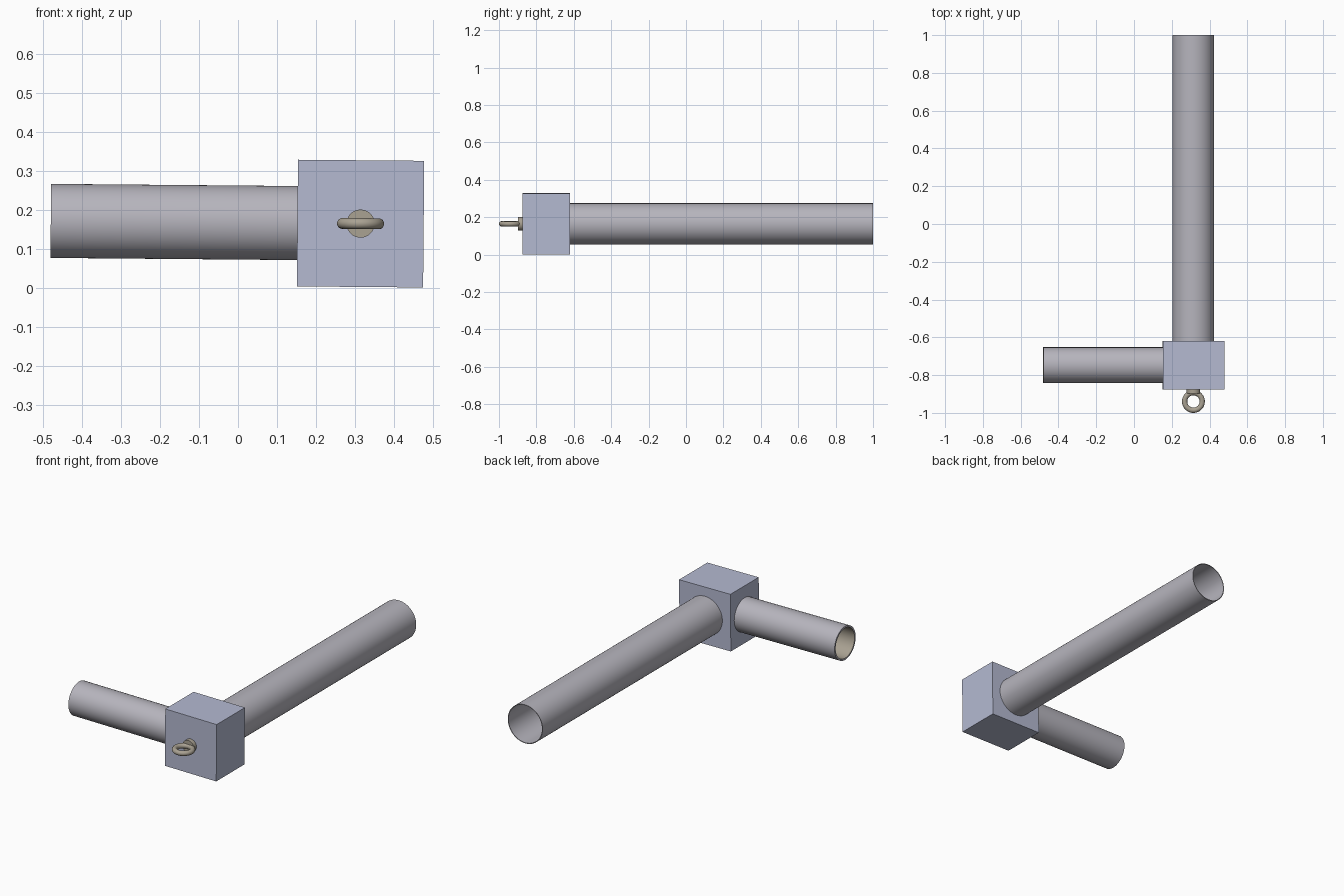
import bpy, bmesh, math
from mathutils import Matrix, Vector

if "Cube" in bpy.data.objects:
    bpy.data.objects.remove(bpy.data.objects["Cube"])

TILT = math.radians(0.5)
CX, CY, CZ = 0.3145, -0.7475, 0.165   # centre of the block


def material(name, rgb):
    m = bpy.data.materials.new(name)
    m.diffuse_color = (*rgb, 1)
    m.use_nodes = True
    m.node_tree.nodes["Principled BSDF"].inputs["Base Color"].default_value = m.diffuse_color
    return m


BLUE = material("painted_block", (0.46, 0.49, 0.64))
STEEL = material("steel", (0.47, 0.46, 0.51))
BRASS = material("dull_brass", (0.40, 0.36, 0.29))


def finish(name, bm, mats, smooth=True):
    bmesh.ops.recalc_face_normals(bm, faces=bm.faces)
    me = bpy.data.meshes.new(name)
    bm.to_mesh(me)
    bm.free()
    for m in mats:
        me.materials.append(m)
    ob = bpy.data.objects.new(name, me)
    bpy.context.collection.objects.link(ob)
    # the whole assembly leans slightly about the y axis through the block
    ob.matrix_world = Matrix.Translation((CX, CY, CZ)) @ Matrix.Rotation(TILT, 4, 'Y')
    if smooth:
        bpy.ops.object.select_all(action='DESELECT')
        ob.select_set(True)
        bpy.context.view_layer.objects.active = ob
        bpy.ops.object.shade_smooth_by_angle(angle=math.radians(35))
    return ob


def lathe(name, profile, axis, mats, inner=None, closed=True, seg=64):
    """Spin (radius, distance) points around an axis through the block centre."""
    d = Vector(axis)
    rot = Vector((0, 0, 1)).rotation_difference(d).to_matrix()
    bm = bmesh.new()
    rings = []
    for r, h in profile:
        rings.append([bm.verts.new(rot @ Vector((r * math.cos(a), r * math.sin(a), h)))
                      for a in (2 * math.pi * i / seg for i in range(seg))])
    n = len(rings)
    for k in range(n if closed else n - 1):
        a, b = rings[k], rings[(k + 1) % n]
        for i in range(seg):
            j = (i + 1) % seg
            f = bm.faces.new((a[i], a[j], b[j], b[i]))
            f.material_index = 1 if k == inner else 0
    if not closed:
        bm.faces.new(rings[0])
        bm.faces.new(rings[-1])
    return finish(name, bm, mats)


def tube(name, r, wall, start, end, axis, mats, inner=None):
    lathe(name, [(r, start), (r, end), (r - wall, end), (r - wall, start)],
          axis, mats, inner)


# connector block
bm = bmesh.new()
bmesh.ops.create_cube(bm, size=1)
bmesh.ops.scale(bm, vec=(0.324, 0.255, 0.325), verts=bm.verts)
finish("connector_block", bm, [BLUE], smooth=False)

# long and short pipes, open at the far ends
tube("long_pipe", 0.11, 0.004, 0.127, 1.7475, (0, 1, 0), [STEEL])
tube("short_pipe", 0.095, 0.01, 0.161, 0.795, (-1, 0, 0), [STEEL, BRASS], inner=2)

# eye bolt: collar and ring
lathe("eye_bolt_collar", [(0.036, 0.127), (0.036, 0.151)], (0, -1, 0), [BRASS], closed=False)
bm = bmesh.new()
U, V = 48, 20
grid = [[bm.verts.new(((0.0465 + 0.014 * math.cos(v)) * math.cos(u),
                       (0.0465 + 0.014 * math.cos(v)) * math.sin(u) - 0.192,
                       0.014 * math.sin(v)))
         for v in (2 * math.pi * j / V for j in range(V))]
        for u in (2 * math.pi * i / U for i in range(U))]
for i in range(U):
    for j in range(V):
        bm.faces.new((grid[i][j], grid[(i + 1) % U][j],
                      grid[(i + 1) % U][(j + 1) % V], grid[i][(j + 1) % V]))
finish("eye_bolt_ring", bm, [BRASS])
